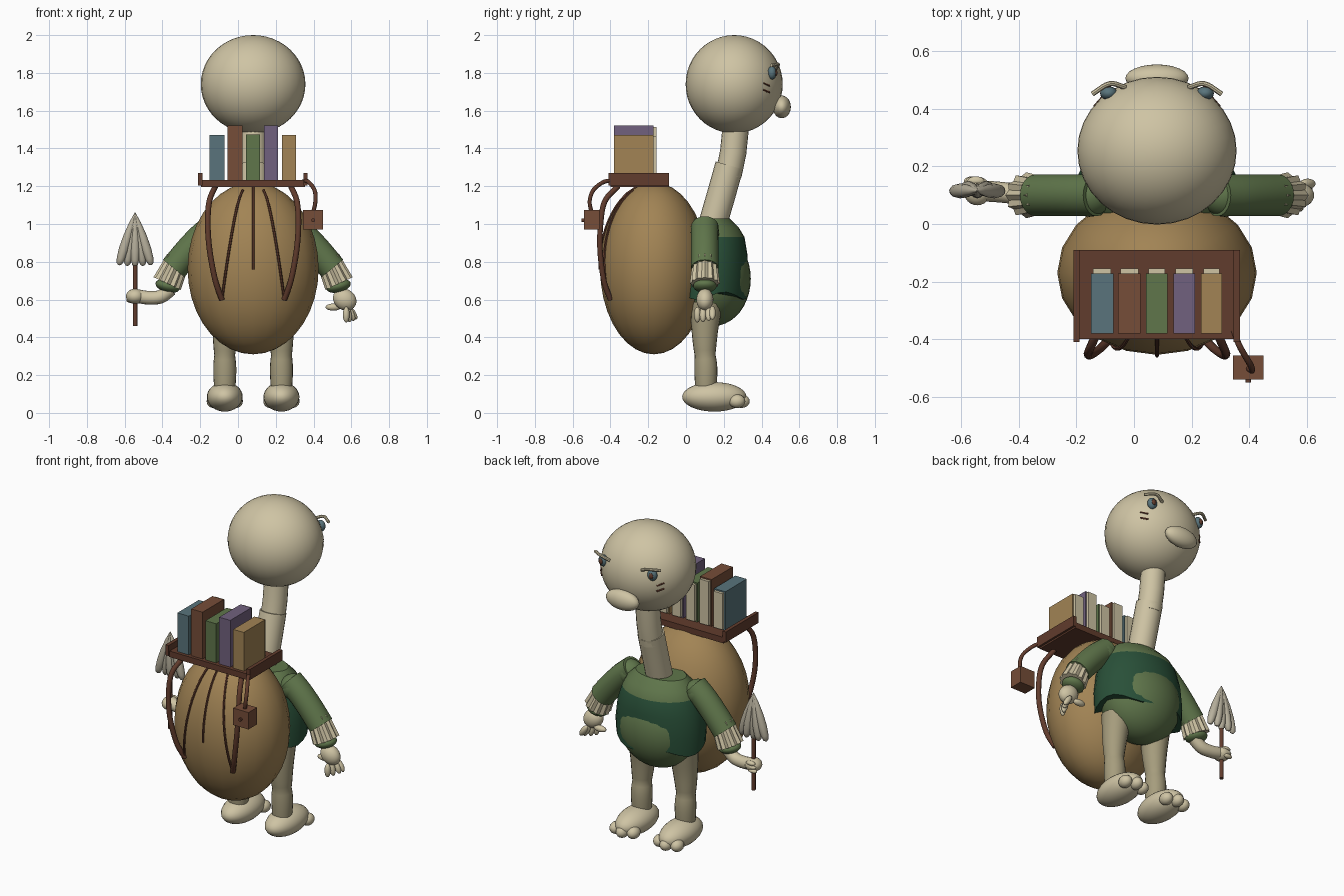
import bpy, bmesh, math
from mathutils import Vector, Matrix

if "Cube" in bpy.data.objects:
    bpy.data.objects.remove(bpy.data.objects["Cube"])

CX = 0.08  # symmetry plane of the figure


def mat(name, r, g, b):
    m = bpy.data.materials.new(name)
    m.diffuse_color = (r, g, b, 1)
    m.use_nodes = True
    m.node_tree.nodes["Principled BSDF"].inputs["Base Color"].default_value = m.diffuse_color
    return m


CREAM = mat("cream", .62, .55, .37)
TAN = mat("leg tan", .38, .335, .205)
SHELL = mat("shell ochre", .36, .23, .09)
GREEN = mat("leaf green", .115, .18, .07)
DARK = mat("deep green", .022, .08, .04)
WOOD = mat("wood brown", .12, .045, .026)
BLUE = mat("slate blue", .10, .175, .20)
PURPLE = mat("purple", .165, .12, .21)
SILVER = mat("pale metal", .48, .44, .34)
RUST = mat("rust brown", .18, .075, .04)


def finish(name, bm, m, smooth=True):
    bmesh.ops.recalc_face_normals(bm, faces=bm.faces)
    me = bpy.data.meshes.new(name)
    bm.to_mesh(me)
    bm.free()
    ob = bpy.data.objects.new(name, me)
    bpy.context.collection.objects.link(ob)
    me.materials.append(m)
    if smooth:
        bpy.ops.object.select_all(action='DESELECT')
        bpy.context.view_layer.objects.active = ob
        ob.select_set(True)
        bpy.ops.object.shade_smooth_by_angle(angle=math.radians(40))
    return ob


def ball(name, c, r, m, rot=None, u=24, v=16):
    bm = bmesh.new()
    bmesh.ops.create_uvsphere(bm, u_segments=u, v_segments=v, radius=1)
    mx = Matrix.Translation(c) @ (rot or Matrix()) @ Matrix.Diagonal((*r, 1))
    bmesh.ops.transform(bm, matrix=mx, verts=bm.verts)
    return finish(name, bm, m)


def box(name, lo, hi, m, rot=None):
    lo, hi = Vector(lo), Vector(hi)
    bm = bmesh.new()
    bmesh.ops.create_cube(bm, size=1)
    mx = Matrix.Translation((lo + hi) / 2) @ (rot or Matrix()) @ Matrix.Diagonal((*(hi - lo), 1))
    bmesh.ops.transform(bm, matrix=mx, verts=bm.verts)
    return finish(name, bm, m, False)


def loft(name, rings, m):
    """Skin a list of closed point loops and cap both ends."""
    bm = bmesh.new()
    vs = [[bm.verts.new(p) for p in r] for r in rings]
    n = len(vs[0])
    for a, b in zip(vs, vs[1:]):
        for i in range(n):
            bm.faces.new((a[i], a[(i + 1) % n], b[(i + 1) % n], b[i]))
    bm.faces.new(vs[0])
    bm.faces.new(vs[-1])
    return finish(name, bm, m)


def tube(name, pts, radii, m, n=16, rib=0.0):
    """Round tube through points; rib alternates the radius around it."""
    pts = [Vector(p) for p in pts]
    if not isinstance(radii, (list, tuple)):
        radii = [radii] * len(pts)
    rings = []
    for i, p in enumerate(pts):
        t = (pts[min(i + 1, len(pts) - 1)] - pts[max(i - 1, 0)]).normalized()
        ref = Vector((0, 1, 0)) if abs(t.y) < .9 else Vector((1, 0, 0))
        a = t.cross(ref).normalized()
        b = t.cross(a)
        rings.append([p + (a * math.cos(k * math.tau / n) + b * math.sin(k * math.tau / n))
                      * (radii[i] * (1 - rib * (k % 2))) for k in range(n)])
    return loft(name, rings, m)


def spline(pts, steps=5):
    """Catmull-Rom smoothing of a short path."""
    p = [Vector(q) for q in pts]
    p = [p[0] * 2 - p[1]] + p + [p[-1] * 2 - p[-2]]
    out = []
    for a, b, c, d in zip(p, p[1:], p[2:], p[3:]):
        for k in range(steps):
            t = k / steps
            out.append(.5 * (2 * b + (c - a) * t + (2 * a - 5 * b + 4 * c - d) * t * t
                             + (3 * b - a - 3 * c + d) * t ** 3))
    return out + [p[-2]]


# Head, beak and neck
ball("head", (CX, .255, 1.74), (.277, .257, .26), CREAM, u=32, v=24)
ball("beak", (CX, .507, 1.62), (.11, .048, .06), CREAM)
tube("lower_neck", [(CX, .13, .96), (CX, .185, 1.15), (CX, .23, 1.31)], .076, CREAM, 20)
tube("upper_neck", [(CX, .225, 1.26), (CX, .25, 1.38), (CX, .265, 1.53)], .07, CREAM, 20)

# Shell carried on the back
SC, SR = Vector((CX, -.17, .765)), Vector((.347, .285, .455))
ball("shell", SC, SR, SHELL, u=20, v=18)


def shell_y(dx, z):
    return SC.y - SR.y * math.sqrt(max(0, 1 - (dx / SR.x) ** 2 - ((z - SC.z) / SR.z) ** 2))


# Torso: rounded belly under a vest with pale shoulders
ball("belly", (CX, .145, .71), (.25, .198, .25), GREEN, u=28, v=20)
vest_rings = []
for z, rx, ry in [(.62, .275, .195), (.72, .28, .2), (.84, .265, .195),
                  (.93, .235, .18), (.98, .21, .15), (1.03, .16, .10)]:
    vest_rings.append([(CX + rx * math.cos(k * math.tau / 28), .13 + ry * math.sin(k * math.tau / 28),
                        z + (.02 * math.sin(k * math.tau / 7) if z < .65 else 0)) for k in range(28)])
vest = loft("vest", vest_rings, DARK)
vest.data.materials.append(GREEN)
for f in vest.data.polygons:
    f.material_index = int(f.center.z > .95)

for s, side in ((-1, "left"), (1, "right")):
    def P(dx, y, z):
        return Vector((CX + s * dx, y, z))

    # Face details: eye, brow and two cheek marks
    ball(side + "_eye", P(.168, .455, 1.80), (.03, .024, .035), BLUE, u=16, v=10)
    ball(side + "_pupil", P(.172, .474, 1.80), (.014, .01, .018), WOOD, u=12, v=8)
    tube(side + "_brow", spline([P(.11, .475, 1.822), P(.165, .488, 1.845), P(.225, .452, 1.84)]),
         .009, CREAM, 8)
    for z in (1.74, 1.705):
        tube(side + "_cheek_mark", [P(.217, .408, z + .006), P(.187, .442, z - .008)], .006, WOOD, 6)

    # Leg, foot and toes
    tube(side + "_leg", spline([P(.14, .11, .58), P(.145, .10, .45), P(.15, .10, .33),
                                P(.15, .105, .24), P(.15, .105, .12)], 4),
         [.085 - .03 * min(1, i / 9) + (.006 * math.sin((i - 9) * .45) if i > 9 else 0)
          for i in range(17)], TAN, 20)
    ball(side + "_foot", P(.15, .15, .085), (.095, .17, .078), CREAM)
    for dx, y in ((.09, .27), (.15, .293), (.21, .27)):
        ball(side + "_toe", P(dx, y, .062), (.036, .044, .036), CREAM, u=16, v=10)

    # Sleeve, ribbed cuff and wrist band
    tube(side + "_sleeve", spline([P(.21, .10, .985), P(.28, .10, .925), P(.35, .10, .85),
                                   P(.42, .10, .765)], 3), .073, GREEN, 20)
    ball(side + "_shoulder", P(.235, .10, .955), (.08, .075, .075), GREEN)
    tube(side + "_cuff", [P(.395, .10, .815), P(.425, .10, .75), P(.455, .10, .685)],
         [.066, .072, .08], CREAM, 24, .14)
    ball(side + "_wrist_band", P(.452, .10, .672), (.066, .062, .034), GREEN,
         Matrix.Rotation(s * -.25, 4, 'Y'))

# Gripping hand on the tool side
tube("gripping_forearm", spline([(-.355, .10, .655), (-.41, .105, .615), (-.48, .112, .61), (-.54, .115, .62)], 4),
     .036, CREAM)
ball("fist", (-.545, .115, .617), (.048, .05, .04), CREAM)
for i in range(3):
    ball("curled_finger", (-.562 + .006 * i, .15, .595 + .022 * i), (.03, .016, .013), CREAM, u=12, v=8)

# Relaxed open hand
ball("palm", (.565, .10, .60), (.065, .045, .055), CREAM, Matrix.Rotation(.6, 4, 'Y'))
for a, y in ((-.1, .06), (.1, .09), (.35, .12), (.5, .14)):
    d = Vector((math.sin(a + .1), 0, -math.cos(a + .1)))
    ball("finger", Vector((.573, y, .575)) + d * .055, (.018, .018, .042), CREAM,
         Matrix.Rotation(-(a + .1), 4, 'Y'), 12, 8)
ball("thumb", (.505, .12, .56), (.042, .02, .019), CREAM, u=12, v=8)

# Hand tool: rod topped by a fan of tapered blades
tube("tool_rod", [(-.545, .115, .46), (-.545, .115, .95)], .012, WOOD, 10)
for i in range(-2, 3):
    tip, top = Vector((-.545 + .043 * i, .115 + .012 * (i % 2), .775 + .004 * abs(i))), Vector((-.545, .115, 1.06))
    tube("tool_blade", [tip.lerp(top, t) for t in (0, .03, .12, .3, .55, .8, 1)],
         [.005, .015, .022, .026, .023, .014, .002], SILVER, 12)

# Shelf with side rails
box("shelf", (-.195, -.40, 1.195), (.355, -.09, 1.232), WOOD)
for x in (-.20, .357):
    box("shelf_rail", (x - .011, -.41, 1.205), (x + .011, -.09, 1.27), WOOD)

# Books with exposed page edges
for x0, x1, top, m in ((-.15, -.072, 1.472, BLUE), (-.055, .023, 1.522, RUST), (.042, .116, 1.475, GREEN),
                       (.137, .213, 1.522, PURPLE), (.233, .306, 1.472, SHELL)):
    box("book", (x0, -.38, 1.232), (x1, -.172, top), m)
    box("book_pages", (x0 + .008, -.172, 1.24), (x1 - .008, -.155, top - .008), CREAM)

# Bowed straps under the shelf and thin seams on the shell
for s in (-1, 1):
    tube("strap", spline([(CX + s * o, y, z) for o, y, z in
                          ((.20, -.36, 1.20), (.232, -.43, 1.12), (.24, -.452, 1.0), (.23, -.455, .86),
                           (.20, -.435, .70), (.165, -.40, .60))], 4), .015, WOOD, 10)
    tube("shell_seam", [(CX + s * o, shell_y(o, z) - .003, z) for o, z in
                        [(.055 + .11 * (i / 14) ** .7, 1.18 - .58 * i / 14) for i in range(15)]],
         .007, WOOD, 6)
tube("center_seam", [(CX, shell_y(0, 1.2 - .44 * i / 12) - .003, 1.2 - .44 * i / 12) for i in range(13)],
     .007, WOOD, 6)

# Hanging lantern
tube("lantern_arm", spline([(.345, -.37, 1.225), (.37, -.43, 1.225), (.405, -.49, 1.18), (.41, -.51, 1.12),
                            (.398, -.50, 1.06)], 4), .011, WOOD, 10)
box("lantern", (.345, -.54, .97), (.45, -.457, 1.075), RUST)
tube("lantern_knob", [(.398, -.535, 1.02), (.398, -.552, 1.02)], .01, WOOD, 10)
